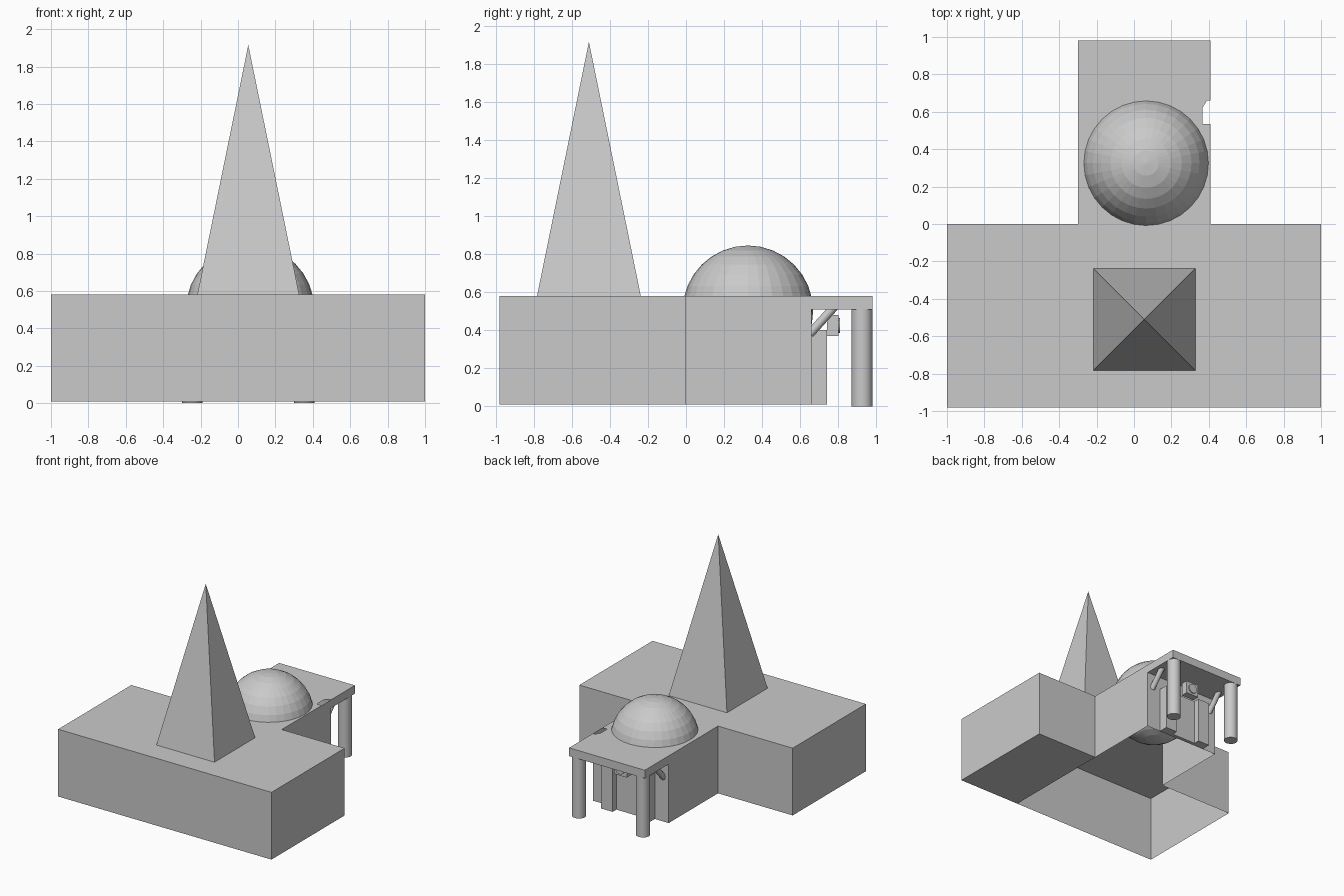
import bpy
import bmesh
import math
from mathutils import Vector

if "Cube" in bpy.data.objects:
    bpy.data.objects.remove(bpy.data.objects["Cube"])

grey = bpy.data.materials.new("plain grey")
grey.use_nodes = True
grey.diffuse_color = (0.59, 0.59, 0.59, 1)
grey.node_tree.nodes["Principled BSDF"].inputs["Base Color"].default_value = grey.diffuse_color

BASE, ROOF, SLAB = 0.01, 0.58, 0.51      # main heights
LEFT, RIGHT, WALL, END = 0.41, -0.30, 0.66, 0.98   # rear wing limits
MID = (LEFT + RIGHT) / 2


def finish(name, bm):
    mesh = bpy.data.meshes.new(name)
    bm.to_mesh(mesh)
    bm.free()
    mesh.materials.append(grey)
    obj = bpy.data.objects.new(name, mesh)
    bpy.context.collection.objects.link(obj)
    return obj


def box(name, x0, x1, y0, y1, z0, z1):
    bm = bmesh.new()
    bmesh.ops.create_cube(bm, size=1)
    bmesh.ops.scale(bm, vec=(x1 - x0, y1 - y0, z1 - z0), verts=bm.verts)
    bmesh.ops.translate(bm, vec=((x0 + x1) / 2, (y0 + y1) / 2, (z0 + z1) / 2), verts=bm.verts)
    return finish(name, bm)


def rod(name, start, end, radius, sides=24):
    start, end = Vector(start), Vector(end)
    axis = end - start
    bm = bmesh.new()
    bmesh.ops.create_cone(bm, cap_ends=True, segments=sides, radius1=radius,
                          radius2=radius, depth=axis.length)
    obj = finish(name, bm)
    obj.rotation_mode = 'QUATERNION'
    obj.rotation_quaternion = axis.to_track_quat('Z', 'Y')
    obj.location = (start + end) / 2
    for poly in obj.data.polygons:
        poly.use_smooth = len(poly.vertices) == 4
    for edge in obj.data.edges:
        ends = [obj.data.vertices[i].co.z for i in edge.vertices]
        edge.use_edge_sharp = abs(ends[0] - ends[1]) < axis.length / 2
    return obj


# Hall walls: T-shaped outline, open underneath
outline = [(-1, -END), (1, -END), (1, 0), (LEFT, 0), (LEFT, WALL),
           (RIGHT, WALL), (RIGHT, 0), (-1, 0)]
bm = bmesh.new()
low = [bm.verts.new((x, y, BASE)) for x, y in outline]
high = [bm.verts.new((x, y, ROOF)) for x, y in outline]
for i in range(len(outline)):
    j = (i + 1) % len(outline)
    bm.faces.new((low[i], low[j], high[j], high[i]))
finish("hall_walls", bm)

# Flat roof with a small notch by the rear corner
notch = [(LEFT, 0.535), (0.365, 0.535), (0.365, 0.62), (0.39, WALL)]
bm = bmesh.new()
bm.faces.new([bm.verts.new((x, y, ROOF)) for x, y in outline[:4] + notch + outline[5:]])
finish("hall_roof", bm)

# Floor under the left end only
bm = bmesh.new()
corners = [(LEFT, -END), (LEFT, 0), (1, 0), (1, -END)]
bm.faces.new([bm.verts.new((x, y, BASE)) for x, y in corners])
finish("left_floor", bm)

# Spire
bm = bmesh.new()
bmesh.ops.create_cone(bm, cap_ends=True, segments=4, radius1=0.2725 * math.sqrt(2),
                      radius2=0, depth=1.335)
obj = finish("spire", bm)
obj.rotation_euler.z = math.pi / 4
obj.location = (MID, -0.51, ROOF + 1.335 / 2)

# Dome, a whole faceted ball sunk in the roof
bm = bmesh.new()
bmesh.ops.create_uvsphere(bm, u_segments=32, v_segments=16, radius=0.343)
finish("dome", bm).location = (0.065, 0.325, 0.502)

# Porch roof, columns, braces and door posts
box("porch_roof", RIGHT, LEFT, WALL, END, SLAB, ROOF)
for side, sign in (("left", 1), ("right", -1)):
    x = MID + sign * 0.3
    rod(side + "_column", (x, 0.925, 0), (x, 0.925, SLAB), 0.055)
    rod(side + "_brace", (x, 0.65, 0.38), (x, 0.785, 0.53), 0.023, 16)
    post = MID + sign * 0.17
    box(side + "_door_post", post - 0.055, post + 0.055, WALL, 0.74, BASE, 0.40)

# Door between the posts, with a lamp above it
box("door", MID - 0.115, MID + 0.115, WALL, 0.69, BASE, 0.40)
box("lamp_box", MID - 0.06, MID + 0.06, 0.74, 0.80, 0.37, 0.48)
rod("lamp_disc", (MID, 0.80, 0.425), (MID, 0.81, 0.425), 0.04)
